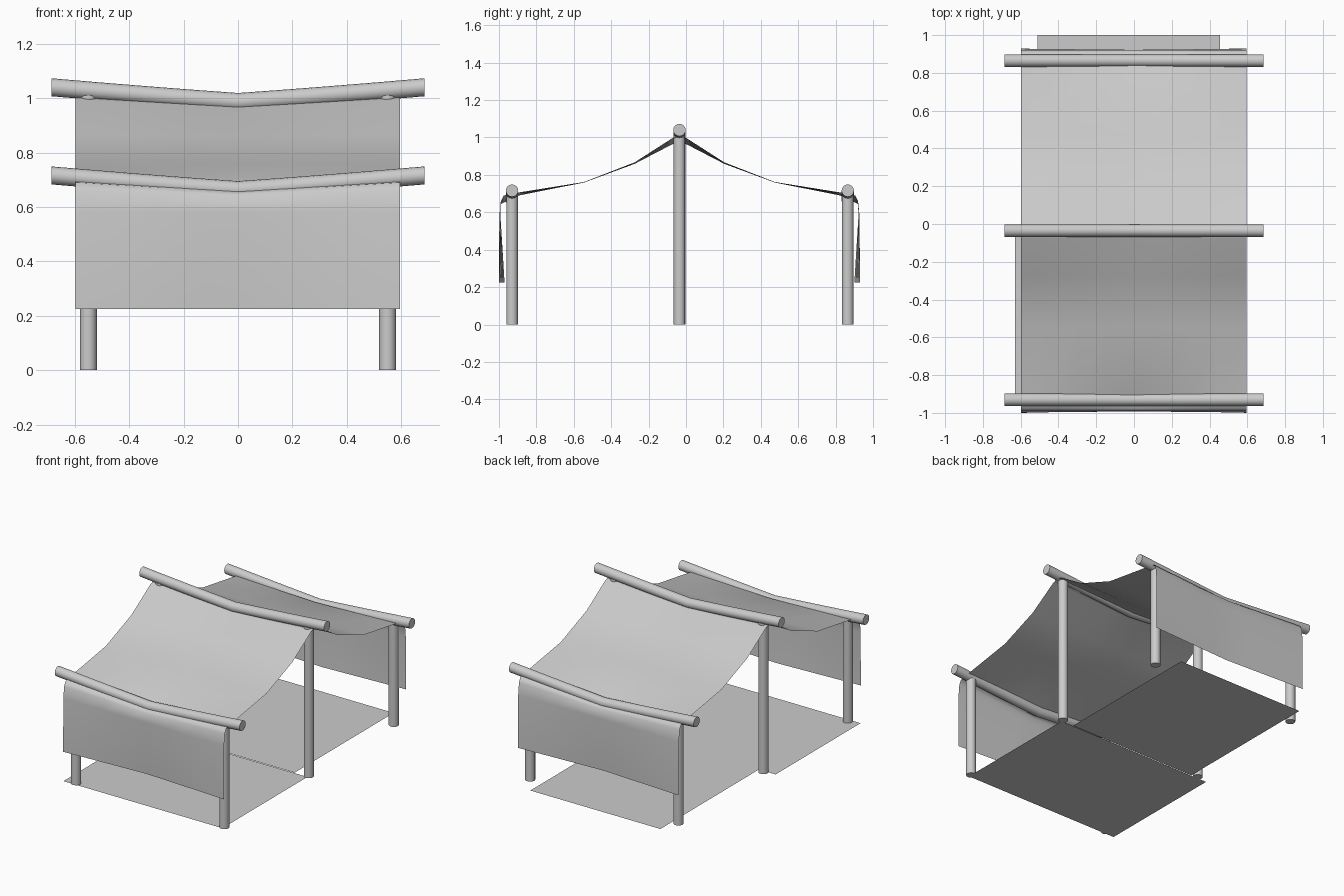
import bpy, bmesh, math

if "Cube" in bpy.data.objects:
    bpy.data.objects.remove(bpy.data.objects["Cube"])

YC = -0.035            # ridge line position
R = 0.033              # pole radius
SIDES = 16


def finish(name, bm, angle=40):
    bmesh.ops.recalc_face_normals(bm, faces=bm.faces)
    me = bpy.data.meshes.new(name)
    bm.to_mesh(me)
    bm.free()
    ob = bpy.data.objects.new(name, me)
    bpy.context.collection.objects.link(ob)
    bpy.ops.object.select_all(action='DESELECT')
    ob.select_set(True)
    bpy.context.view_layer.objects.active = ob
    bpy.ops.object.shade_smooth_by_angle(angle=math.radians(angle))
    return ob


def sag(x):
    # drop of a beam's centre line towards its middle, 0 at the tips
    t = min(abs(x) / 0.685, 1)
    return -0.054 * (1 - (0.9 * t + 0.1 * t * t))


def beam(name, y, z):
    bm = bmesh.new()
    rings = []
    for i in range(9):
        x = -0.685 + 1.37 * i / 8
        rings.append([bm.verts.new((x, y + R * math.cos(a), z + sag(x) + R * math.sin(a)))
                      for a in (2 * math.pi * k / SIDES for k in range(SIDES))])
    for a, b in zip(rings, rings[1:]):
        for k in range(SIDES):
            n = (k + 1) % SIDES
            bm.faces.new((a[k], a[n], b[n], b[k]))
    bm.faces.new(rings[0])
    bm.faces.new(rings[-1])
    finish(name, bm)


def post(name, x, y, h):
    bpy.ops.mesh.primitive_cylinder_add(vertices=SIDES, radius=0.031, depth=h,
                                        location=(x, y, h / 2))
    bpy.context.object.name = name
    bpy.ops.object.shade_smooth_by_angle(angle=math.radians(40))


def mat(name, x0, x1, y0, y1, z):
    bm = bmesh.new()
    bm.faces.new([bm.verts.new(p) for p in
                  ((x0, y0, z), (x1, y0, z), (x1, y1, z), (x0, y1, z))])
    finish(name, bm)


# Posts and sagging beams
for label, y, top in (("front", YC - 0.895, 0.716), ("ridge", YC, 1.04),
                      ("back", YC + 0.9, 0.716)):
    beam(label + "_beam", y, top)
    for side, x in (("left", -0.55), ("right", 0.55)):
        post(f"{label}_{side}_post", x, y, top - 0.03)

# Draped cloth: half profile (distance from ridge, height, sag share, hem tuck)
half = [(0.965, 0.225, 0, 0.03), (0.963, 0.58, 0, 0.006), (0.955, 0.66, 0.3, 0),
        (0.94, 0.69, 0.7, 0), (0.895, 0.698, 0.6, 0), (0.86, 0.706, 0.3, 0),
        (0.51, 0.762, 0.05, 0), (0.24, 0.867, 0.15, 0), (0.04, 0.995, 0.6, 0)]
profile = [(-d, z, s, t) for d, z, s, t in half] + [(0, 1.008, 0.6, 0)]
profile += [(d, z, s, -t) for d, z, s, t in reversed(half)]
bm = bmesh.new()
cols = []
for i in range(9):
    x = -0.597 + 1.192 * i / 8
    mid = 1 - abs(x) / 0.597
    cols.append([bm.verts.new((x, YC + d + t * mid, z - 0.054 * s * mid))
                 for d, z, s, t in profile])
for a, b in zip(cols, cols[1:]):
    for k in range(len(profile) - 1):
        bm.faces.new((a[k], b[k], b[k + 1], a[k + 1]))
finish("cloth_canopy", bm, 60)

# Two ground mats
mat("front_mat", -0.63, 0.55, -0.95, -0.05, 0.0)
mat("back_mat", -0.51, 0.455, -0.05, 1.0, 0.003)
